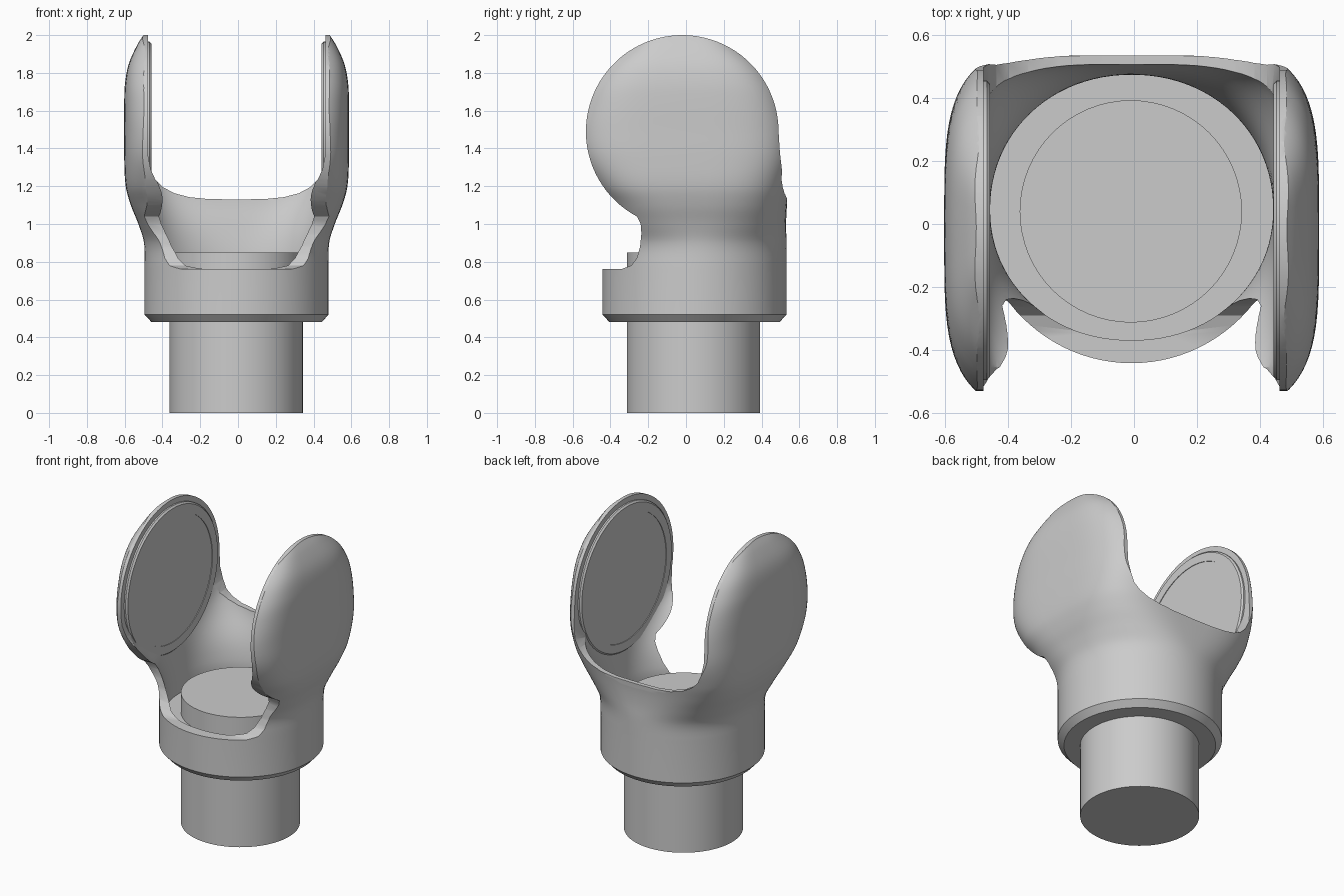
import bpy
import bmesh
from math import cos, sin, pi, radians
from mathutils import Matrix, Vector

default_cube = bpy.data.objects.get("Cube")
if default_cube:
    bpy.data.objects.remove(default_cube)

CENTER_X = -0.0075
DISC_Y, DISC_Z, DISC_RADIUS = -0.02, 1.49, 0.51
SIDES = 96

grey = bpy.data.materials.new("plain_grey")
grey.use_nodes = True
grey.diffuse_color = (0.6, 0.6, 0.6, 1)
grey.node_tree.nodes["Principled BSDF"].inputs["Base Color"].default_value = grey.diffuse_color


def make_object(name, bm):
    bmesh.ops.recalc_face_normals(bm, faces=bm.faces)
    mesh = bpy.data.meshes.new(name)
    bm.to_mesh(mesh)
    bm.free()
    obj = bpy.data.objects.new(name, mesh)
    bpy.context.collection.objects.link(obj)
    mesh.materials.append(grey)
    return obj


def select_only(obj):
    bpy.ops.object.select_all(action="DESELECT")
    obj.select_set(True)
    bpy.context.view_layer.objects.active = obj


def smooth(obj, degrees=30):
    select_only(obj)
    bpy.ops.object.shade_smooth_by_angle(angle=radians(degrees))


def skin(name, rings):
    """Closed solid through a list of equally long point rings."""
    bm = bmesh.new()
    loops = [[bm.verts.new(p) for p in ring] for ring in rings]
    count = len(loops[0])
    for low, high in zip(loops, loops[1:]):
        for i in range(count):
            j = (i + 1) % count
            bm.faces.new((low[i], low[j], high[j], high[i]))
    bm.faces.new(loops[0][::-1])
    bm.faces.new(loops[-1])
    return make_object(name, bm)


def section(z, half_width, front, back, middle, power):
    """Superellipse ring with separate front and back reach."""
    ring = []
    for i in range(SIDES):
        c, s = cos(2 * pi * i / SIDES), sin(2 * pi * i / SIDES)
        x = half_width * abs(c) ** (2 / power) * (1 if c > 0 else -1)
        y = abs(s) ** (2 / power) * (back if s > 0 else -front)
        ring.append((CENTER_X + x, middle + y, z))
    return ring


def refine(keys, steps=5):
    """Smooth curve through the key sections."""
    keys = [Vector(k) for k in keys]
    result = []
    for i in range(len(keys) - 1):
        a, b = keys[i], keys[i + 1]
        before, after = keys[max(i - 1, 0)], keys[min(i + 2, len(keys) - 1)]
        for step in range(steps):
            t = step / steps
            tangent_a = (b - before) / (b[0] - before[0]) * (b[0] - a[0])
            tangent_b = (after - a) / (after[0] - a[0]) * (b[0] - a[0])
            result.append(a * (1 + 2 * t) * (1 - t) ** 2 + tangent_a * t * (1 - t) ** 2
                          + b * t * t * (3 - 2 * t) - tangent_b * t * t * (1 - t))
    return result + [keys[-1]]


def combine(target, tool, operation):
    modifier = target.modifiers.new(operation, "BOOLEAN")
    modifier.operation = operation
    modifier.solver = "EXACT"
    modifier.object = tool
    select_only(target)
    bpy.ops.object.modifier_apply(modifier=modifier.name)
    bpy.data.objects.remove(tool)


# Outer body: round collar that widens into two domed cheeks
body_keys = [
    (0.76, 0.487, 0.487, 0.487, 0.045, 2),
    (0.9, 0.49, 0.487, 0.487, 0.045, 2.1),
    (1.0, 0.52, 0.47, 0.505, 0.025, 2.6),
    (1.1, 0.56, 0.46, 0.535, 0, 3.2),
    (1.2, 0.587, 0.5, 0.57, -0.02, 3.7),
    (1.35, 0.595, 0.58, 0.6, -0.02, 4),
    (1.5, 0.595, 0.6, 0.6, -0.02, 4),
    (1.65, 0.595, 0.565, 0.565, -0.02, 4),
    (1.75, 0.59, 0.517, 0.517, -0.02, 4),
    (1.85, 0.57, 0.44, 0.44, -0.02, 4),
    (1.95, 0.525, 0.315, 0.315, -0.02, 4),
    (2.02, 0.48, 0.22, 0.22, -0.02, 4),
]
collar = [section(z, r, r, r, 0.045, 2) for z, r in ((0.48, 0.45), (0.52, 0.487))]
body = skin("yoke_body", collar + [section(*k) for k in refine(body_keys)])

# Side outline: disc heads, straight back, notched front
outline = [(-0.6, 0.76), (-0.6, 0.4), (0.6, 0.4), (0.54, 0.6), (0.535, 1.13), (0.512, 1.25), (0.497, 1.38)]
for i in range(61):
    a = radians(242 * i / 60)
    outline.append((DISC_Y + DISC_RADIUS * cos(a), DISC_Z + DISC_RADIUS * sin(a)))
outline += [(-0.24, 1.0), (-0.236, 0.95), (-0.243, 0.88), (-0.26, 0.82), (-0.29, 0.78), (-0.34, 0.762)]
combine(body, skin("outline_cutter", [[(x, y, z) for y, z in outline] for x in (-1, 1)]), "INTERSECT")

# Hollow inside
hollow_keys = [
    (0.72, 0.45, 0.415, 0.43, 0.045, 2.1),
    (0.85, 0.45, 0.415, 0.43, 0.045, 2.1),
    (1.0, 0.457, 0.43, 0.46, 0.03, 2.6),
    (1.14, 0.472, 0.46, 0.508, 0, 4),
    (1.3, 0.472, 0.53, 0.52, -0.02, 7),
    (1.5, 0.472, 0.53, 0.52, -0.02, 7),
]
combine(body, skin("hollow_cutter", [section(*k) for k in refine(hollow_keys)]), "DIFFERENCE")

# U-shaped gap between the heads
half_gap = [(0, 1.13), (0.15, 1.132), (0.25, 1.142), (0.33, 1.163), (0.39, 1.195),
            (0.43, 1.235), (0.455, 1.29), (0.47, 1.37), (0.47, 2.2)]
gap = [(-x, z) for x, z in half_gap[:0:-1]] + half_gap
combine(body, skin("gap_cutter", [[(CENTER_X + x, y, z) for x, z in gap] for y in (-1, 1)]), "DIFFERENCE")
smooth(body)


# Stacked round steps turned about an axis
def turned(name, profile, matrix):
    rings = []
    for radius, height in profile:
        rings.append([matrix @ Vector((radius * cos(2 * pi * i / 64), radius * sin(2 * pi * i / 64), height))
                      for i in range(64)])
    obj = skin(name, rings)
    smooth(obj)
    return obj


# Peg through the collar
turned("peg", [(0.353, 0), (0.353, 0.85)], Matrix.Translation((-0.01, 0.04, 0)))

# Inner pads with a shallow recess
for name, side in (("left_pad", 1), ("right_pad", -1)):
    place = Matrix.Translation((CENTER_X + side * 0.48, DISC_Y, DISC_Z)) @ Matrix.Rotation(-side * pi / 2, 4, "Y")
    turned(name, [(0.475, 0), (0.475, 0.02), (0.465, 0.03), (0.41, 0.03), (0.41, 0.026)], place)
